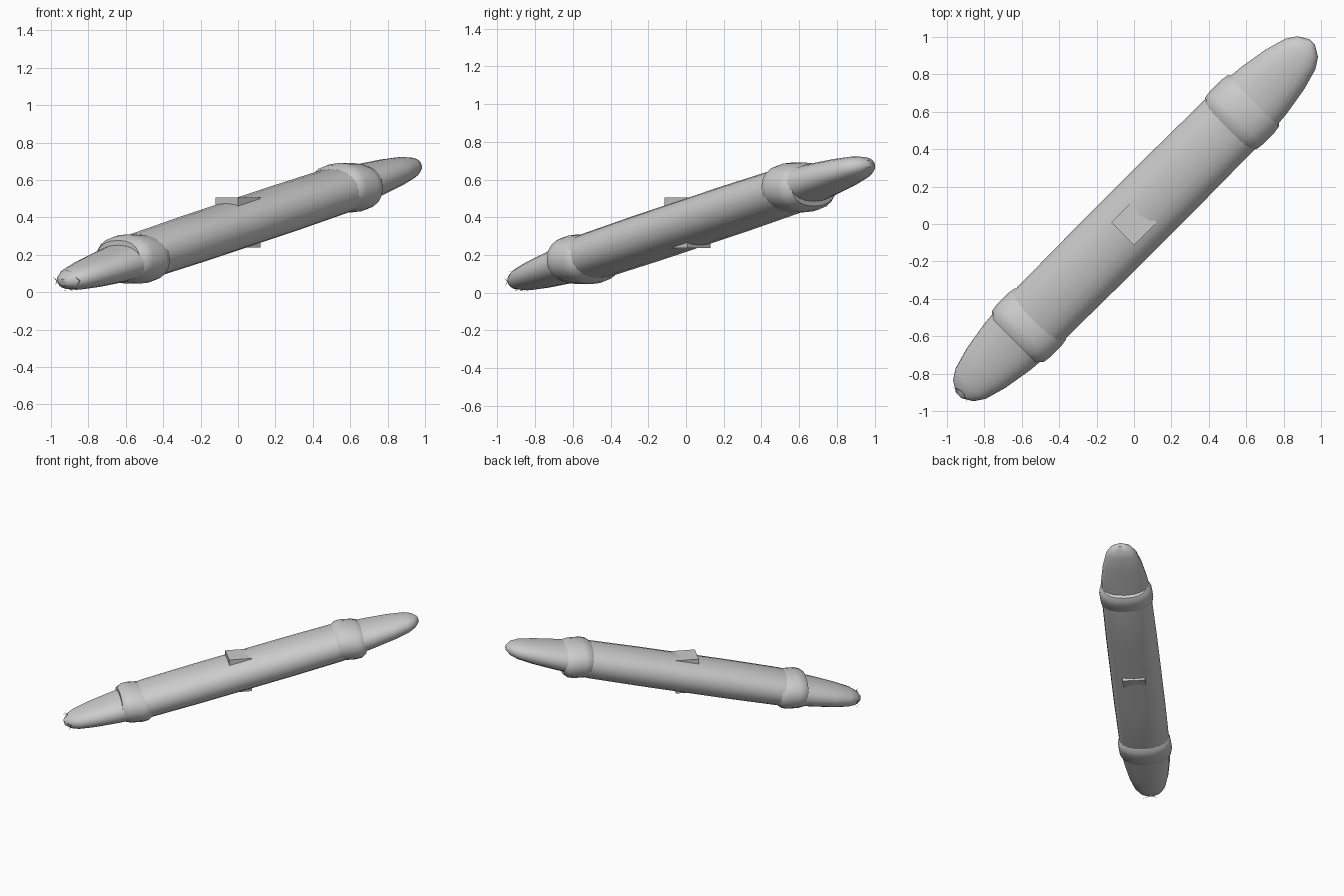
import bpy, bmesh, math
from mathutils import Matrix, Vector, Euler

if "Cube" in bpy.data.objects:
    bpy.data.objects.remove(bpy.data.objects["Cube"])

CENTRE = Vector((0.008, 0.028, 0.368))
PITCH = math.atan(0.237)
TILTED = Euler((0, -PITCH, math.radians(45))).to_matrix().to_4x4()
LEVEL = Euler((0, 0, math.radians(45))).to_matrix().to_4x4()


def finish(name, bm, matrix, smooth=True):
    bmesh.ops.recalc_face_normals(bm, faces=bm.faces[:])
    me = bpy.data.meshes.new(name)
    bm.to_mesh(me)
    bm.free()
    me.transform(matrix)
    ob = bpy.data.objects.new(name, me)
    bpy.context.collection.objects.link(ob)
    if smooth:
        bpy.context.view_layer.objects.active = ob
        ob.select_set(True)
        bpy.ops.object.shade_smooth_by_angle(angle=math.radians(45))
        ob.select_set(False)
    return ob


def loft(name, stations, matrix, sides=20, power=2.25):
    """Skin rounded cross-sections (position, half width, half height)."""
    bm = bmesh.new()
    rings = []
    for x, a, b in stations:
        ring = []
        for i in range(sides):
            t = 2 * math.pi * i / sides
            c, s = math.cos(t), math.sin(t)
            y = math.copysign(abs(c) ** (2 / power), c) * a
            z = math.copysign(abs(s) ** (2 / power), s) * b
            ring.append(bm.verts.new((x, y, z)))
        rings.append(ring)
    for r, q in zip(rings, rings[1:]):
        for i in range(sides):
            j = (i + 1) % sides
            bm.faces.new((r[i], r[j], q[j], q[i]))
    bm.faces.new(rings[0][::-1])
    bm.faces.new(rings[-1])
    return finish(name, bm, matrix)


# Main body with tapered ends, symmetric about the middle
half = [(0.35, .192, .128), (0.74, .188, .124), (0.86, .186, .104),
        (1.00, .174, .092), (1.16, .148, .078), (1.28, .115, .062),
        (1.335, .080, .045), (1.37, .025, .018)]
full = [(-x, a, b) for x, a, b in reversed(half)] + half
loft("body", full, Matrix.Translation(CENTRE) @ TILTED)

# Level bands wrapped round the body near each end
band = [(-.115, .165, .100), (-.085, .194, .122), (-.045, .200, .132),
        (.045, .200, .132), (.085, .194, .122), (.115, .165, .100)]
for name, side in (("lower_band", -1), ("upper_band", 1)):
    pos = CENTRE + LEVEL @ Vector((side * 0.805, 0, side * 0.805 * 0.237))
    loft(name, band, Matrix.Translation(pos) @ LEVEL)

# Small block through the middle, just breaking the top and underside
bm = bmesh.new()
bmesh.ops.create_cube(bm, size=1)
finish("centre_block", bm, Matrix.Translation((0, 0.008, 0.372)) @ LEVEL
       @ Matrix.Diagonal((0.172, 0.172, 0.268, 1)), smooth=False)

# Tiny thin chevrons around the lower tip
for i, (y, z, spread) in enumerate(((.085, 0, .025), (-.085, 0, .025),
                                    (0, .055, .06), (0, -.05, .06))):
    bm = bmesh.new()
    out = Vector((0, 0, 1)) if y else Vector((0, 1, 0))
    tip = Vector((-1.325, y, z))
    root = bm.verts.new(tip)
    inner = bm.verts.new(tip + Vector((-.008, 0, 0)))
    for s in (-1, 1):
        end = bm.verts.new(tip + out * spread * s + Vector((-.03, 0, 0)))
        bm.faces.new((root, end, inner))
    finish("tip_chevron_%d" % (i + 1), bm,
           Matrix.Translation(CENTRE) @ TILTED, smooth=False)
